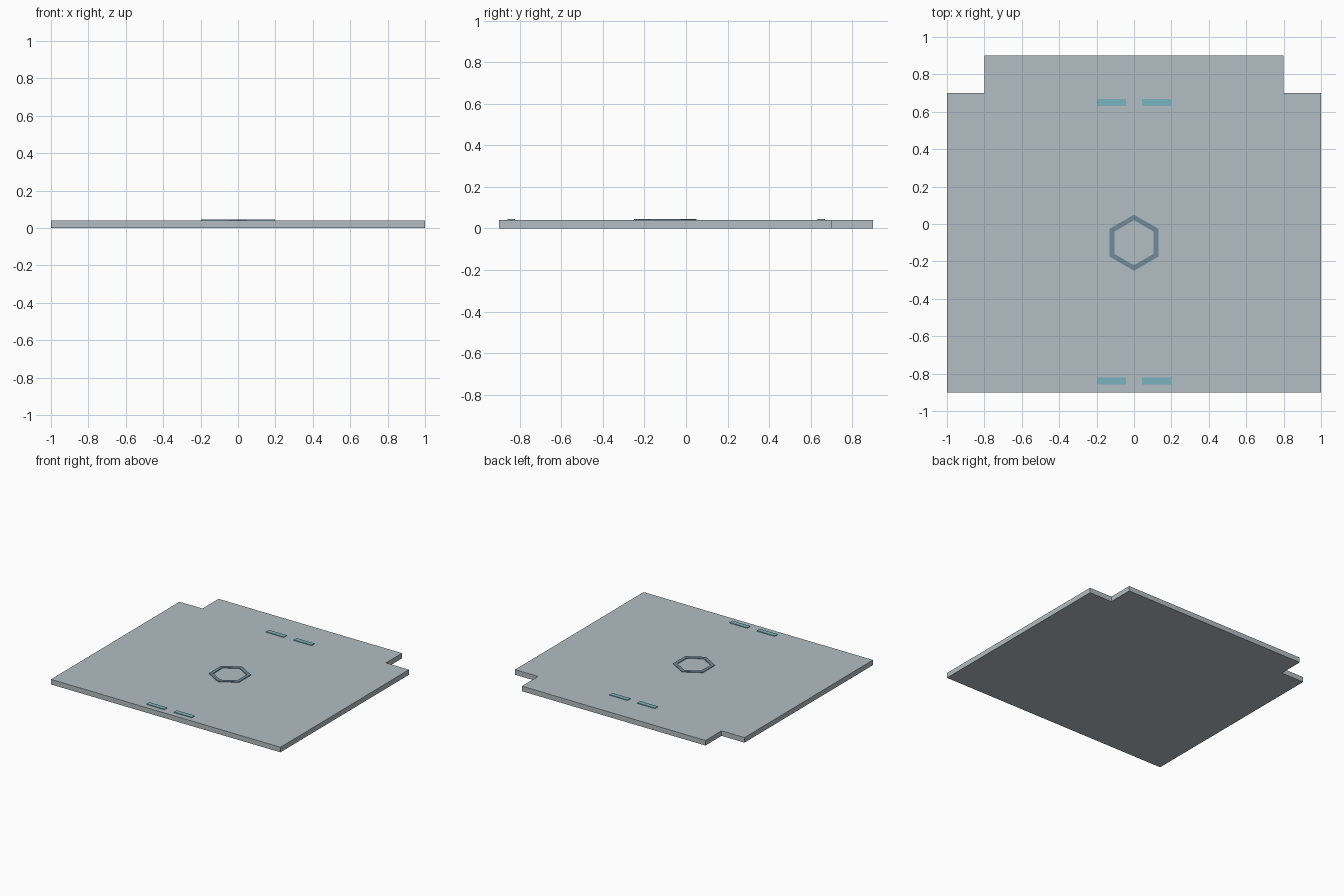
import bpy, bmesh, math

if "Cube" in bpy.data.objects:
    bpy.data.objects.remove(bpy.data.objects["Cube"])

def material(name, rgb):
    # sRGB 0-255 to linear
    lin = [((c / 255 + 0.055) / 1.055) ** 2.4 for c in rgb]
    m = bpy.data.materials.new(name)
    m.diffuse_color = (*lin, 1)
    m.use_nodes = True
    m.node_tree.nodes["Principled BSDF"].inputs["Base Color"].default_value = m.diffuse_color
    return m

plate_mat = material("pale grey", (178, 190, 194))
ring_mat = material("slate blue", (112, 139, 155))
dash_mat = material("teal", (122, 180, 192))

def extrude(name, outline, z0, z1, mat, inner=None):
    """Prism from an outline, or a ring when an inner outline is given."""
    bm = bmesh.new()
    n = len(outline)
    o = [bm.verts.new((x, y, z0)) for x, y in outline]
    if inner:
        i = [bm.verts.new((x, y, z0)) for x, y in inner]
        faces = [bm.faces.new((o[k], o[(k + 1) % n], i[(k + 1) % n], i[k])) for k in range(n)]
    else:
        faces = [bm.faces.new(o)]
    res = bmesh.ops.extrude_face_region(bm, geom=faces, use_keep_orig=True)
    for v in res["geom"]:
        if isinstance(v, bmesh.types.BMVert):
            v.co.z = z1
    bmesh.ops.recalc_face_normals(bm, faces=bm.faces)
    me = bpy.data.meshes.new(name)
    bm.to_mesh(me)
    bm.free()
    me.materials.append(mat)
    ob = bpy.data.objects.new(name, me)
    bpy.context.collection.objects.link(ob)
    return ob

def hexagon(r, cy):
    return [(r * math.cos(math.radians(30 + 60 * k)), cy + r * math.sin(math.radians(30 + 60 * k)))
            for k in range(6)]

TOP = 0.04
# floor plate with two notched back corners
extrude("floor_plate", [(-1, -0.9), (1, -0.9), (1, 0.7), (0.8, 0.7),
                        (0.8, 0.9), (-0.8, 0.9), (-0.8, 0.7), (-1, 0.7)], 0, TOP, plate_mat)

# hexagonal ring marking
extrude("hexagon_ring", hexagon(0.15, -0.1), TOP, TOP + 0.005, ring_mat, hexagon(0.12, -0.1))

# paired dash markings near the front and back
for row, y in (("front", -0.84), ("back", 0.65)):
    for side, x in (("left", -0.12), ("right", 0.12)):
        extrude(f"{row}_{side}_dash",
                [(x - 0.078, y - 0.018), (x + 0.078, y - 0.018),
                 (x + 0.078, y + 0.018), (x - 0.078, y + 0.018)], TOP, TOP + 0.005, dash_mat)
